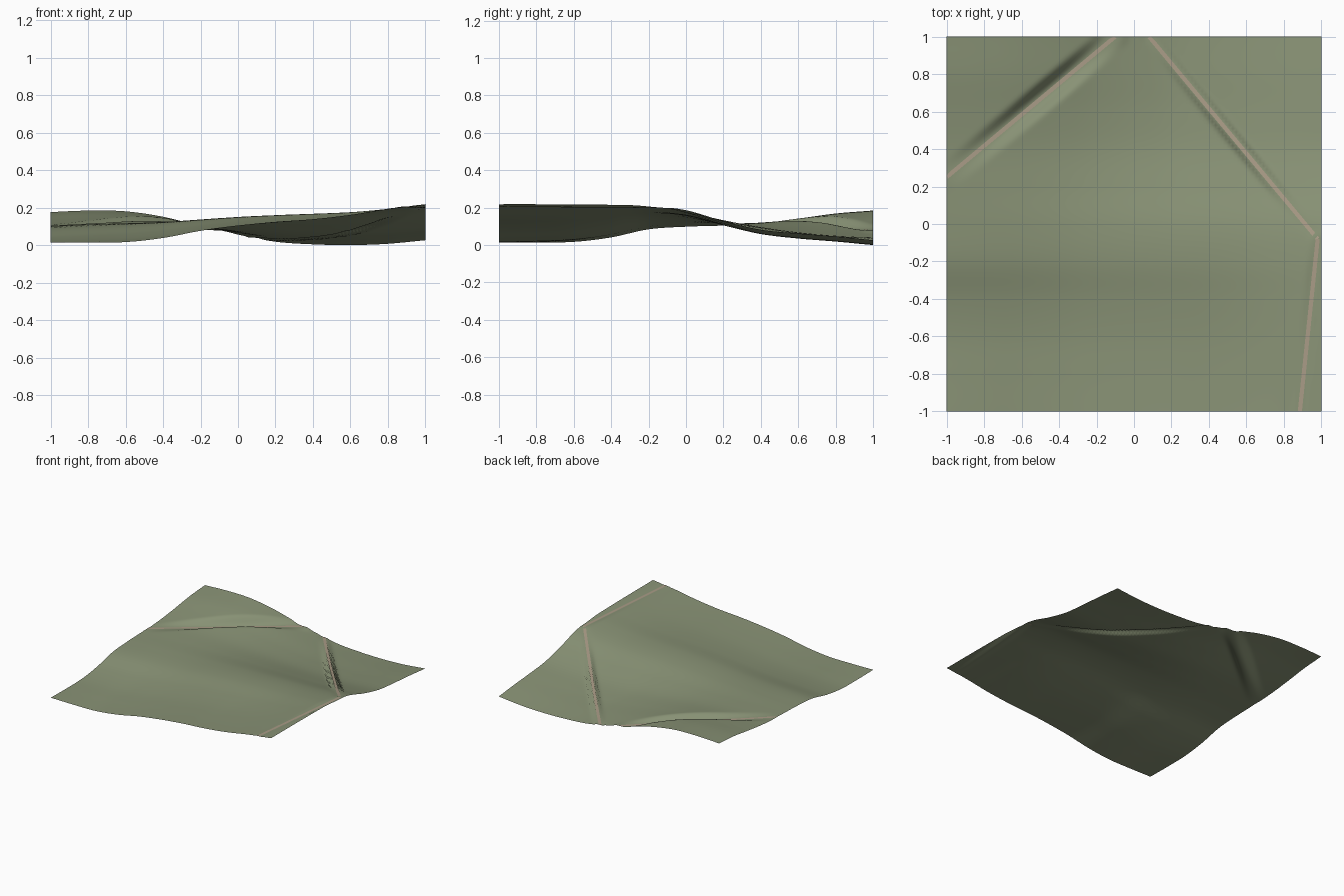
import bpy, bmesh, math
from mathutils import Vector

if "Cube" in bpy.data.objects:
    bpy.data.objects.remove(bpy.data.objects["Cube"])

# Edge height profiles, 11 samples each from -1 to 1
FRONT = [.02, .018, .02, .042, .08, .108, .128, .142, .165, .198, .222]
BACK = [.18, .188, .184, .155, .106, .06, .022, .008, .004, .011, .03]
LEFT = [.02, .018, .021, .045, .088, .102, .108, .116, .138, .165, .18]
RIGHT = [.222, .222, .221, .219, .214, .19, .132, .086, .066, .05, .03]


def sample(p, t):
    """Smooth (Catmull-Rom) lookup, t in 0..1."""
    f = min(max(t, 0), 1) * (len(p) - 1)
    i = min(int(f), len(p) - 2)
    s = f - i
    b, c = p[i], p[i + 1]
    a = p[i - 1] if i else 2 * b - c
    d = p[i + 2] if i + 2 < len(p) else 2 * c - b
    return b + .5 * s * (c - a + s * (2*a - 5*b + 4*c - d + s * (3*(b - c) + d - a)))


def base(x, y):
    """Natural ground: blended edge profiles plus a low central hill."""
    u, v = (x + 1) / 2, (y + 1) / 2
    z = (1 - v) * sample(FRONT, u) + v * sample(BACK, u)
    z += (1 - u) * sample(LEFT, v) + u * sample(RIGHT, v)
    z -= (1 - v) * ((1 - u) * FRONT[0] + u * FRONT[-1]) + v * ((1 - u) * BACK[0] + u * BACK[-1])
    hill = math.exp(-((x - .4)**2 + y**2) / .42)
    return z + .045 * (1 - x*x) * (1 - y*y) * hill


# Road segments: start, end, shoulder width of the cutting or embankment, sag
ROADS = [((-1, .25), (-.1, 1), .07, 0),
         ((.08, 1), (.98, -.08), .035, .035),
         ((.98, -.08), (.885, -1), .035, 0)]
HALF = .011


def road_level(a, b, sag, t):
    return base(*a) * (1 - t) + base(*b) * t - sag * 4 * t * (1 - t)


def ground(x, y):
    """Ground graded towards the road levels."""
    z = base(x, y)
    for a, b, shoulder, sag in ROADS:
        A, B, P = Vector(a), Vector(b), Vector((x, y))
        t = min(max((P - A).dot(B - A) / (B - A).length_squared, 0), 1)
        d = (P - A.lerp(B, t)).length
        w = min(max(1 - (d - HALF) / shoulder, 0), 1)
        w = w * w * (3 - 2 * w)
        z += w * (road_level(a, b, sag, t) - z)
    return z


def material(name, color):
    m = bpy.data.materials.new(name)
    m.diffuse_color = (*color, 1)
    m.use_nodes = True
    m.node_tree.nodes["Principled BSDF"].inputs["Base Color"].default_value = m.diffuse_color
    return m


def finish(bm, name, mat):
    me = bpy.data.meshes.new(name)
    bm.to_mesh(me)
    bm.free()
    me.materials.append(mat)
    for p in me.polygons:
        p.use_smooth = True
    ob = bpy.data.objects.new(name, me)
    bpy.context.collection.objects.link(ob)
    return ob


# Terrain sheet
bm = bmesh.new()
bmesh.ops.create_grid(bm, x_segments=110, y_segments=110, size=1)
for v in bm.verts:
    v.co.z = ground(v.co.x, v.co.y)
low = min(v.co.z for v in bm.verts)
for v in bm.verts:
    v.co.z -= low
finish(bm, "terrain", material("grass", (.25, .29, .18)))

# Road ribbons
dirt = material("dirt", (.40, .33, .24))
for n, (a, b, _, sag) in enumerate(ROADS):
    A, B = Vector(a), Vector(b)
    d = (B - A).normalized()
    side = Vector((-d.y, d.x)) * HALF
    bm = bmesh.new()
    prev = None
    for i in range(41):
        c = A.lerp(B, i / 40)
        z = road_level(a, b, sag, i / 40) - low + .002
        row = []
        for p in (c + side, c - side):
            row.append(bm.verts.new((max(-1, min(1, p.x)), max(-1, min(1, p.y)), z)))
        if prev:
            bm.faces.new((prev[0], prev[1], row[1], row[0]))
        prev = row
    bm.normal_update()
    if sum(f.normal.z for f in bm.faces) < 0:
        bmesh.ops.reverse_faces(bm, faces=bm.faces)
    finish(bm, f"road_{n + 1}", dirt)
